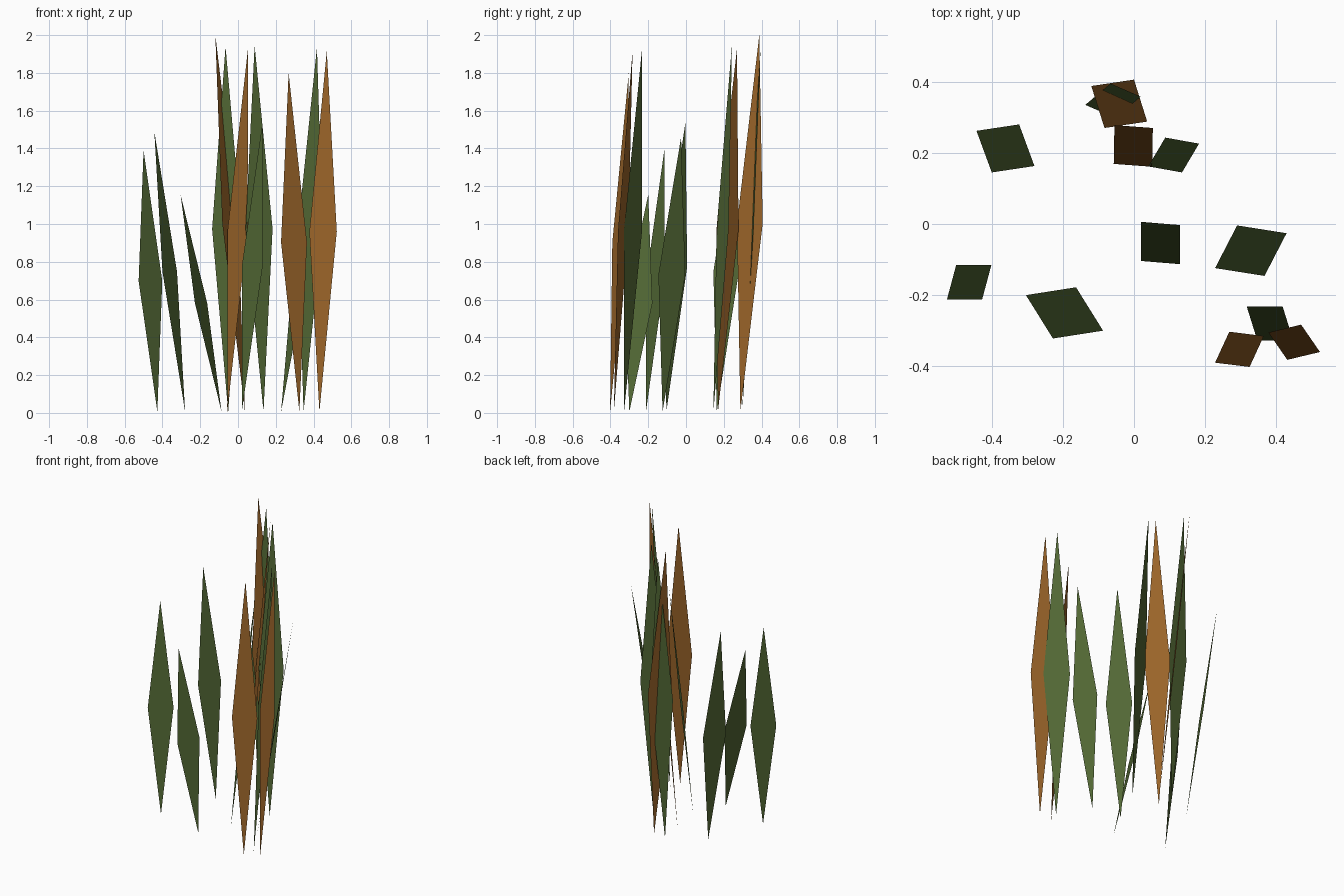
import bpy
import bmesh
from mathutils import Vector

if "Cube" in bpy.data.objects:
    bpy.data.objects.remove(bpy.data.objects["Cube"])


def material(name, rgb):
    m = bpy.data.materials.new(name)
    m.diffuse_color = (*rgb, 1)
    m.use_nodes = True
    m.node_tree.nodes["Principled BSDF"].inputs["Base Color"].default_value = m.diffuse_color
    return m


GREEN = material("grass green", (0.085, 0.138, 0.035))
BROWN = material("dry brown", (0.32, 0.127, 0.022))


def blade(name, mat, root, tip, height, side):
    """Flat diamond blade: root on the ground, tip at height, one side corner;
    the other side corner mirrors it through the centre."""
    a = Vector((*root, 0.006))
    c = Vector((*tip, height))
    b = Vector((*side, (a.z + c.z) / 2))
    d = a + c - b
    bm = bmesh.new()
    face = bm.faces.new([bm.verts.new(p) for p in (a, b, c, d)])
    bm.normal_update()
    if face.normal.y > 0:
        face.normal_flip()
    me = bpy.data.meshes.new(name)
    bm.to_mesh(me)
    bm.free()
    me.materials.append(mat)
    ob = bpy.data.objects.new(name, me)
    bpy.context.collection.objects.link(ob)


# Green blades: root xy, tip xy, height, side corner xy
greens = [
    ((-0.427, -0.212), (-0.50, -0.115), 1.39, (-0.526, -0.212)),
    ((-0.28, 0.163), (-0.443, 0.262), 1.49, (-0.40, 0.145)),
    ((-0.087, -0.30), (-0.304, -0.20), 1.155, (-0.228, -0.322)),
    ((-0.052, 0.298), (-0.066, 0.395), 1.94, (-0.137, 0.335)),
    ((0.135, 0.145), (0.088, 0.243), 1.945, (0.04, 0.162)),
    ((0.02, -0.104), (0.13, -0.003), 1.54, (0.02, 0.006)),
    ((0.228, -0.124), (0.429, -0.026), 1.46, (0.29, -0.004)),
    ((0.347, -0.328), (0.418, -0.232), 1.935, (0.317, -0.232)),
]
# Brown blades
browns = [
    ((0.037, 0.288), (-0.12, 0.388), 2.0, (-0.083, 0.27)),
    ((-0.057, 0.169), (0.053, 0.27), 1.93, (-0.055, 0.278)),
    ((0.325, -0.402), (0.268, -0.303), 1.80, (0.228, -0.39)),
    ((0.431, -0.382), (0.47, -0.283), 1.915, (0.378, -0.305)),
]

for i, b in enumerate(greens):
    blade(f"green_blade_{i + 1}", GREEN, *b)
for i, b in enumerate(browns):
    blade(f"brown_blade_{i + 1}", BROWN, *b)
